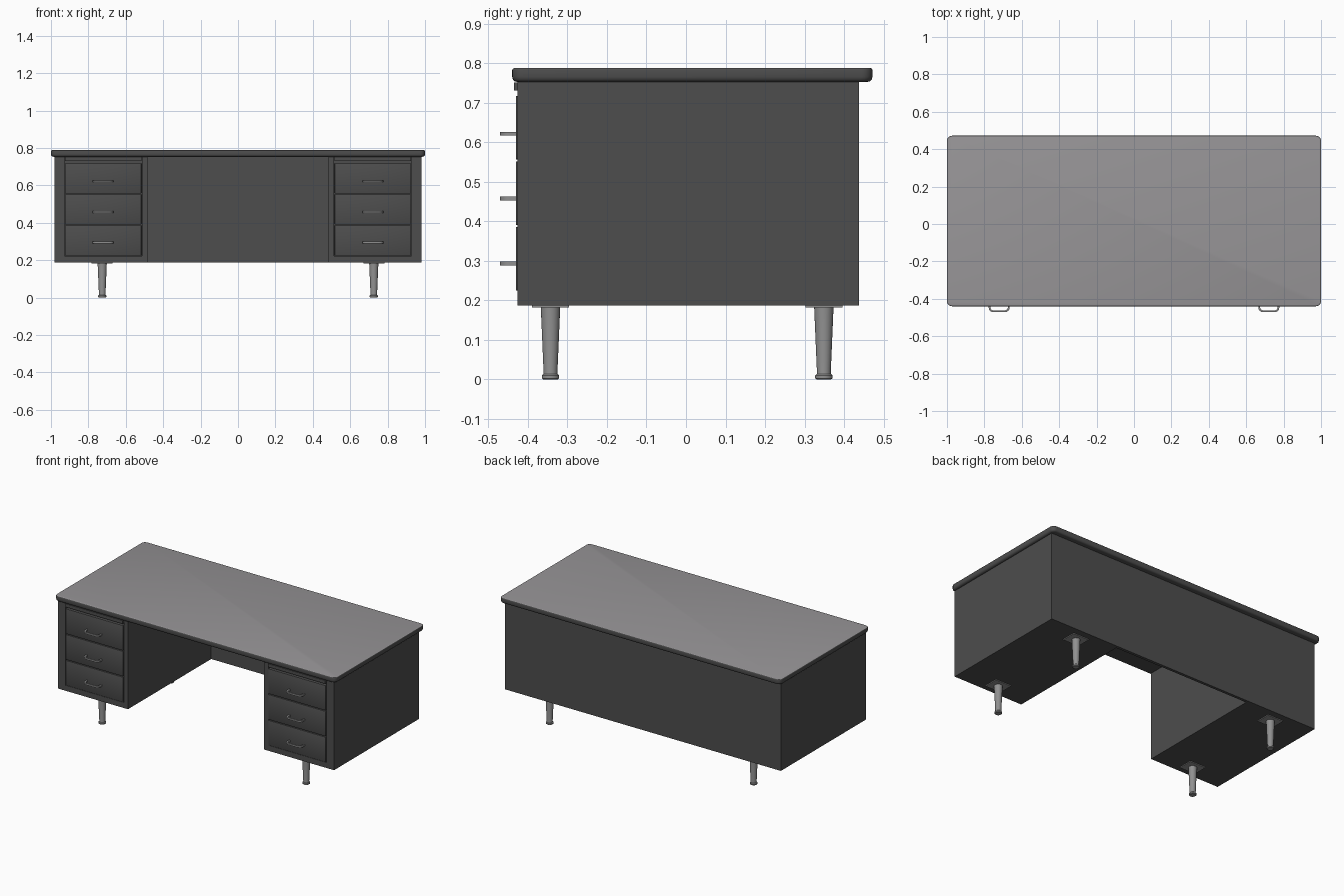
import bpy, bmesh, math

if "Cube" in bpy.data.objects:
    bpy.data.objects.remove(bpy.data.objects["Cube"])


def material(name, rgb):
    m = bpy.data.materials.new(name)
    m.diffuse_color = (*rgb, 1)
    m.use_nodes = True
    m.node_tree.nodes["Principled BSDF"].inputs["Base Color"].default_value = m.diffuse_color
    return m


DARK = material("dark_grey_paint", (0.075, 0.075, 0.075))
TOP = material("grey_laminate", (0.31, 0.30, 0.31))
METAL = material("brushed_metal", (0.28, 0.28, 0.28))


def finish(bm, name, mat, smooth=False):
    bmesh.ops.recalc_face_normals(bm, faces=bm.faces[:])
    me = bpy.data.meshes.new(name)
    bm.to_mesh(me)
    bm.free()
    ob = bpy.data.objects.new(name, me)
    bpy.context.collection.objects.link(ob)
    me.materials.append(mat)
    if smooth:
        bpy.ops.object.select_all(action='DESELECT')
        ob.select_set(True)
        bpy.context.view_layer.objects.active = ob
        bpy.ops.object.shade_smooth_by_angle(angle=math.radians(35))
    return ob


def box_bm(x0, x1, y0, y1, z0, z1):
    bm = bmesh.new()
    bmesh.ops.create_cube(bm, size=1)
    for v in bm.verts:
        v.co = ((x0 + x1) / 2 + v.co.x * (x1 - x0),
                (y0 + y1) / 2 + v.co.y * (y1 - y0),
                (z0 + z1) / 2 + v.co.z * (z1 - z0))
    return bm


def box(name, mat, *dims, bevel=0):
    bm = box_bm(*dims)
    if bevel:
        bmesh.ops.bevel(bm, geom=bm.edges[:], offset=bevel, segments=2, profile=0.5, affect='EDGES')
    return finish(bm, name, mat, bevel > 0)


def prism(name, mat, pts, vec, smooth=False):
    """Extrude a closed outline of 3D points along vec."""
    bm = bmesh.new()
    f = bm.faces.new([bm.verts.new(p) for p in pts])
    r = bmesh.ops.extrude_face_region(bm, geom=[f])
    bmesh.ops.translate(bm, vec=vec, verts=[g for g in r["geom"] if isinstance(g, bmesh.types.BMVert)])
    return finish(bm, name, mat, smooth)


def lathe(name, mat, profile, x, y, steps=24):
    """Revolve (radius, z) points about a vertical axis at x, y."""
    bm = bmesh.new()
    rings = [[bm.verts.new((x + r * math.cos(2 * math.pi * i / steps),
                            y + r * math.sin(2 * math.pi * i / steps), z))
              for i in range(steps)] for r, z in profile]
    for a, b in zip(rings, rings[1:]):
        for i in range(steps):
            j = (i + 1) % steps
            bm.faces.new((a[i], a[j], b[j], b[i]))
    bm.faces.new(rings[0])
    bm.faces.new(rings[-1])
    return finish(bm, name, mat, True)


# Desk top: rounded plan corners, rounded rim, light laminate surface
bm = box_bm(-1, 1, -0.44, 0.472, 0.753, 0.788)
upright = [e for e in bm.edges if abs(e.verts[0].co.z - e.verts[1].co.z) > 0.01]
bmesh.ops.bevel(bm, geom=upright, offset=0.028, segments=6, profile=0.5, affect='EDGES')
for z, off in ((0.788, 0.005), (0.753, 0.013)):
    rim = [e for e in bm.edges if all(abs(v.co.z - z) < 1e-4 for v in e.verts)]
    bmesh.ops.bevel(bm, geom=rim, offset=off, segments=3, profile=0.5, affect='EDGES')
slab = finish(bm, "desk_top", DARK, True)
slab.data.materials.append(TOP)
for p in slab.data.polygons:
    if p.normal.z > 0.9:
        p.material_index = 1

# Back panel closing the knee space
box("modesty_panel", DARK, -0.485, 0.485, 0.42, 0.438, 0.187, 0.756)

LEG = [(0.018, 0), (0.022, 0.003), (0.022, 0.010), (0.018, 0.014),
       (0.0175, 0.018), (0.0245, 0.182), (0.0245, 0.188)]


def handle_outline(cx, z, w, depth, r):
    """Half loop with rounded outer corners, from wall to wall."""
    yo = -0.428 - depth
    pts = [(cx - w, -0.428, z)]
    for sx, a0 in ((-1, 180), (1, 270)):
        for k in range(7):
            a = math.radians(a0 + 15 * k)
            pts.append((cx + sx * (w - r) + r * math.cos(a), yo + r + r * math.sin(a), z))
    return pts + [(cx + w, -0.428, z)]


for side, s in (("left", -1), ("right", 1)):
    # Pedestal: U-shaped shell, open at the front, with a filled core
    u = [(0.982, 0.187), (0.982, 0.756), (0.928, 0.756), (0.928, 0.222),
         (0.514, 0.222), (0.514, 0.756), (0.485, 0.756), (0.485, 0.187)]
    prism(f"{side}_pedestal_shell", DARK, [(s * x, -0.426, z) for x, z in u], (0, 0.864, 0))
    xs = sorted((s * 0.514, s * 0.928))
    box(f"{side}_pedestal_core", DARK, *xs, -0.408, 0.438, 0.222, 0.756)

    # Pull-out writing board above the drawers
    box(f"{side}_pull_out_board", DARK, xs[0] + 0.003, xs[1] - 0.003, -0.435, -0.405, 0.731, 0.752)

    # Drawers with loop handles
    cx = s * 0.721
    for i, z in enumerate((0.225, 0.391, 0.557)):
        box(f"{side}_drawer_{i + 1}", DARK, xs[0] + 0.003, xs[1] - 0.003,
            -0.431, -0.405, z, z + 0.161, bevel=0.002)
        hz = (0.289, 0.453, 0.617)[i]
        outer = handle_outline(cx, hz, 0.056, 0.043, 0.024)
        inner = handle_outline(cx, hz, 0.047, 0.034, 0.017)
        prism(f"{side}_handle_{i + 1}", METAL, outer + inner[::-1], (0, 0, 0.010), True)

    # Tapered legs on mounting plates
    for end, y in (("front", -0.343), ("back", 0.349)):
        lx = s * 0.726
        lathe(f"{side}_{end}_leg", METAL, LEG, lx, y)
        box(f"{side}_{end}_leg_plate", METAL, lx - 0.056, lx + 0.056, y - 0.047, y + 0.047, 0.182, 0.188)
